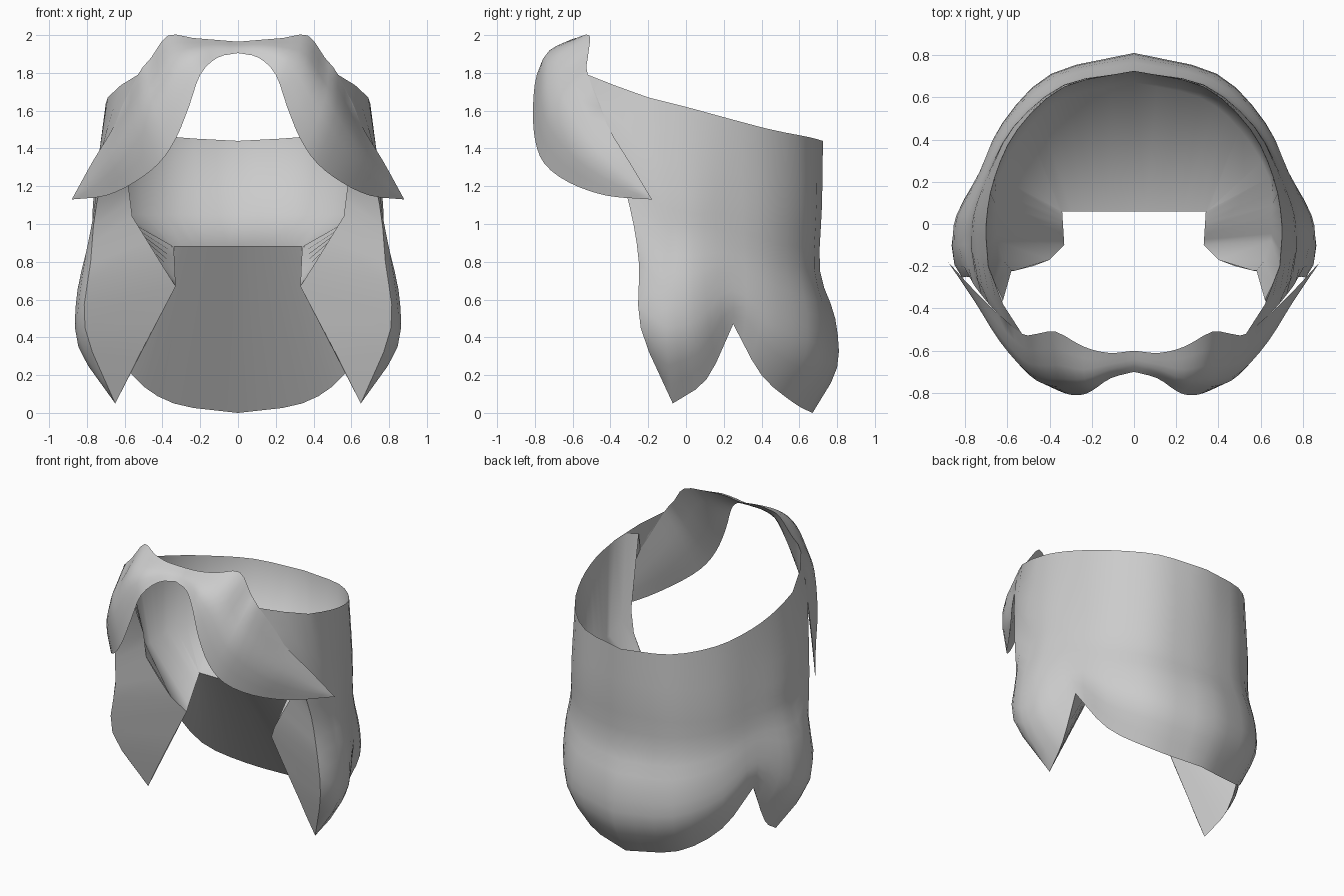
import bpy, bmesh
from mathutils import Vector as V

if "Cube" in bpy.data.objects:
    bpy.data.objects.remove(bpy.data.objects["Cube"])


def spline(pts, n):
    """Curve through the points, n steps per span."""
    p = [V(q) for q in pts]
    p = [p[0] * 2 - p[1]] + p + [p[-1] * 2 - p[-2]]
    out = []
    for i in range(1, len(p) - 2):
        a, b, c, d = p[i - 1:i + 3]
        for k in range(n):
            t = k / n
            out.append(0.5 * (2 * b + (c - a) * t + (2 * a - 5 * b + 4 * c - d) * t * t
                              + (3 * b - a - 3 * c + d) * t ** 3))
    return out + [p[-2]]


def notched(row, n):
    """Spline that keeps a sharp corner at the notch (fourth point)."""
    return spline(row[:4], n)[:-1] + spline(row[3:], n)


def grid(cols, nu, nv, sharp_hem=False):
    """Refine columns across (nu) and along (nv)."""
    rows = [spline(r, nu) for r in zip(*cols)]
    if sharp_hem:
        rows[-1] = notched([c[-1] for c in cols], nu)
    return [spline(c, nv) for c in zip(*rows)]


def build(name, sheets, angle=0.7):
    """Mirrored mesh from several grids of points."""
    bm = bmesh.new()
    for cols in sheets:
        vs = [[bm.verts.new(p) for p in c] for c in cols]
        for a, b in zip(vs, vs[1:]):
            for i in range(len(a) - 1):
                bm.faces.new((a[i], a[i + 1], b[i + 1], b[i]))
    for v in bm.verts:
        if abs(v.co.x) < 0.003:
            v.co.x = 0
    bmesh.ops.remove_doubles(bm, verts=bm.verts, dist=0.002)
    bmesh.ops.recalc_face_normals(bm, faces=bm.faces)
    me = bpy.data.meshes.new(name)
    bm.to_mesh(me)
    bm.free()
    ob = bpy.data.objects.new(name, me)
    bpy.context.collection.objects.link(ob)
    bpy.ops.object.select_all(action='DESELECT')
    ob.select_set(True)
    bpy.context.view_layer.objects.active = ob
    m = ob.modifiers.new("mirror", 'MIRROR')
    m.use_clip = True
    bpy.ops.object.modifier_apply(modifier="mirror")
    bpy.ops.object.shade_smooth_by_angle(angle=angle)
    return ob


# Outer wall columns, rim to hem: back centre to side notch
back = [
    [(0, .725, 1.44), (0, .72, 1.1), (0, .71, .75), (0, .79, .5), (0, .80, .24), (0, .67, 0)],
    [(.33, .65, 1.46), (.33, .66, 1.1), (.34, .65, .77), (.38, .70, .52), (.39, .70, .28), (.34, .575, .05)],
    [(.55, .45, 1.5), (.57, .46, 1.1), (.575, .46, .82), (.61, .48, .6), (.62, .47, .4), (.56, .4, .2)],
    [(.66, .22, 1.56), (.69, .22, 1.15), (.70, .23, .9), (.72, .24, .75), (.73, .25, .6), (.70, .25, .47)]]
# Side lock: notch to tip, then tip to the front crease
tip = (.65, -.07, .05)
lock = [
    [(.70, 0, 1.62), (.755, .03, 1.15), (.77, .04, .92), (.835, .04, .65), (.82, .06, .4), (.69, .11, .18)],
    [(.69, -.2, 1.67), (.76, -.15, 1.2), (.78, -.1, .93), (.85, -.1, .65), (.845, -.1, .35), tip]]
crease = [
    lock[1],
    [(.62, -.38, 1.735), (.72, -.3, 1.4), (.765, -.22, 1.05), (.82, -.2, .75), (.84, -.18, .4), tip],
    [(.53, -.52, 1.79), (.65, -.42, 1.53), (.75, -.3, 1.1), (.78, -.25, .8), (.81, -.24, .45), tip]]
wall_front = grid(crease, 1, 3)
build("hair_outer_wall", [grid(back + lock, 3, 3, True), wall_front])

# Inner lining: rim, wall base, inner edge
base = [(0, .67, 1.05), (.31, .6, 1.05), (.5, .45, 1.05), (.64, .22, 1.05),
        (.65, .03, 1.05), (.65, -.08, 1.05), (.62, -.17, 1.13), (.58, -.22, 1.2)]
inner = [(0, .06, .88), (.17, .06, .88), (.34, .06, .88), (.34, .06, .88),
         (.335, -.02, .78), (.33, -.10, .67), (.40, -.17, .78), (.56, -.22, 1.04)]
cols = back + lock + crease[1:]
rim = [c[0] for c in cols[:6]] + [(.66, -.28, 1.69), (.62, -.36, 1.67)]
line = [list(t) for t in zip(rim, base, inner)]
rows = [spline(r[:6], 3) for r in (rim, base)] + [notched(inner[:6], 3)]
build("hair_lining", [list(zip(*rows)), line[5:]], 1.3)

# Underside joining hem to inner edge
rows = [notched([c[-1] for c in cols[:6]], 3), notched(inner[:6], 3)]
build("hair_underside", [list(zip(*rows))], 0.6)

# Front face of the side lock
inner_edge = [(.62, -.36, 1.67), (.61, -.31, 1.5), (.595, -.27, 1.35),
              base[7], (.57, -.22, 1.12), inner[7], (.48, -.2, .91), inner[6],
              inner[5], (.43, -.095, .48), (.53, -.085, .29), (.59, -.08, .17), tip]
build("side_lock_front", [[list(p) for p in zip(inner_edge, wall_front[-1][3:])]], 0.9)

# Fringe: lower arch edge and upper edge, centre to tip
low = [(0, -.70, 1.905), (.11, -.73, 1.88), (.20, -.79, 1.79), (.26, -.81, 1.62), (.33, -.80, 1.45),
       (.42, -.75, 1.32), (.55, -.62, 1.22), (.70, -.42, 1.15), (.88, -.18, 1.13)]
top = [(0, -.60, 1.965), (.12, -.61, 1.975), (.24, -.58, 1.985), (.37, -.51, 1.998), (.46, -.52, 1.88),
       (.53, -.52, 1.79), (.65, -.42, 1.53), (.77, -.30, 1.33), (.88, -.18, 1.13)]
push = [.01, .02, .05, .08, .08, .07, .05, .02, 0]


def fringe(scale):
    out = []
    for a, b, k in zip(low, top, push):
        a, b = V(a), V(b)
        m = (a + b) / 2
        d = V((m.x, m.y, 0)).normalized() + V((0, 0, .4))
        out.append([a, m + d * k * scale, b])
    return grid(out, 3, 3)


outside = fringe(1)
# strip welding the fringe to the wall above the slit
weld = [[c[-1], p] for c, p in zip(outside[15:19], wall_front[-1][:4])]
build("fringe", [outside, weld], 0.9)
build("fringe_inside", [fringe(-.2)], 0.9)
